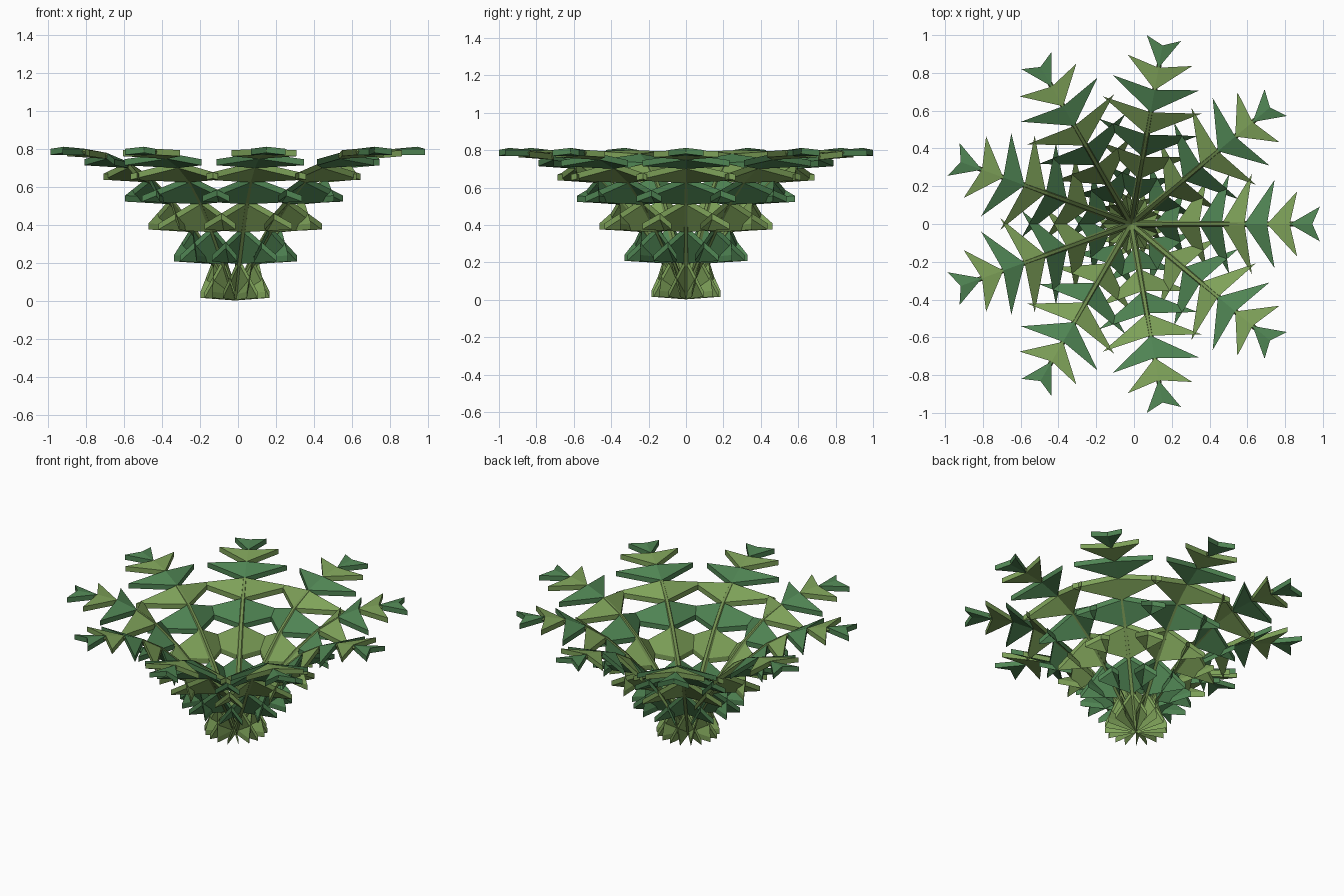
import bpy, bmesh, math
from mathutils import Vector, Matrix

cube = bpy.data.objects.get("Cube")
if cube:
    bpy.data.objects.remove(cube)


def material(name, rgb):
    m = bpy.data.materials.new(name)
    m.use_nodes = True
    m.diffuse_color = (*rgb, 1)
    m.node_tree.nodes["Principled BSDF"].inputs["Base Color"].default_value = (*rgb, 1)
    return m


stem_green = material("stem green", (0.17, 0.28, 0.08))
leaf_light = material("light olive leaf", (0.21, 0.36, 0.10))
leaf_dark = material("deep green leaf", (0.08, 0.235, 0.088))

FRONDS, PAIRS, STEP = 9, 8, 0.12
HUB = Vector((-0.0155, 0, 0))
heights = [0.018, 0.21, 0.378, 0.525, 0.64, 0.716, 0.764, 0.785, 0.796]
path = [Vector((STEP * i, 0, z)) for i, z in enumerate(heights)]


def finish(bm, name, mats):
    bmesh.ops.recalc_face_normals(bm, faces=bm.faces)
    mesh = bpy.data.meshes.new(name)
    bm.to_mesh(mesh)
    bm.free()
    for m in mats:
        mesh.materials.append(m)
    return mesh


# Arching stem: tapered six-sided tube swept along the path
def make_stem():
    bm = bmesh.new()
    sides, rings = 6, []
    for i, p in enumerate(path):
        tangent = (path[min(i + 1, PAIRS)] - path[max(i - 1, 0)]).normalized()
        side = Vector((0, 1, 0))
        up = tangent.cross(side)
        r = 0.02 - 0.008 * i / PAIRS
        angles = [math.tau * k / sides for k in range(sides)]
        rings.append([bm.verts.new(p + r * (math.cos(a) * side + math.sin(a) * up))
                      for a in angles])
    for a, b in zip(rings, rings[1:]):
        for k in range(sides):
            n = (k + 1) % sides
            bm.faces.new((a[k], a[n], b[n], b[k]))
    bm.faces.new(rings[0])
    bm.faces.new(rings[-1])
    return finish(bm, "stem", [stem_green])


# Leaflet pairs: triangular prisms, longest midway, alternating colours
def make_leaflets():
    bm = bmesh.new()
    half = Vector((0, 0, 0.016))
    for i in range(1, PAIRS + 1):
        lower, upper = path[i - 1], path[i]
        reach = 0.27 * math.sin(math.pi * i / (PAIRS + 1))
        for s in (-1, 1):
            tip = Vector((upper.x + 0.04, s * reach, lower.z + 0.014 * (i < PAIRS)))
            tri = (lower, upper, tip)
            top = [bm.verts.new(p + half) for p in tri]
            bottom = [bm.verts.new(p - half) for p in tri]
            faces = [bm.faces.new(top), bm.faces.new(bottom)]
            for k in range(3):
                n = (k + 1) % 3
                faces.append(bm.faces.new((top[k], top[n], bottom[n], bottom[k])))
            for f in faces:
                f.material_index = (i + 1) % 2
    return finish(bm, "leaflets", [leaf_light, leaf_dark])


# Fronds repeated evenly around the hub
parts = {"stem": make_stem(), "leaflets": make_leaflets()}
for n in range(FRONDS):
    turn = Matrix.Translation(HUB) @ Matrix.Rotation(math.tau * n / FRONDS, 4, "Z")
    for name, mesh in parts.items():
        ob = bpy.data.objects.new(f"frond_{n + 1}_{name}", mesh)
        ob.matrix_world = turn
        bpy.context.collection.objects.link(ob)
